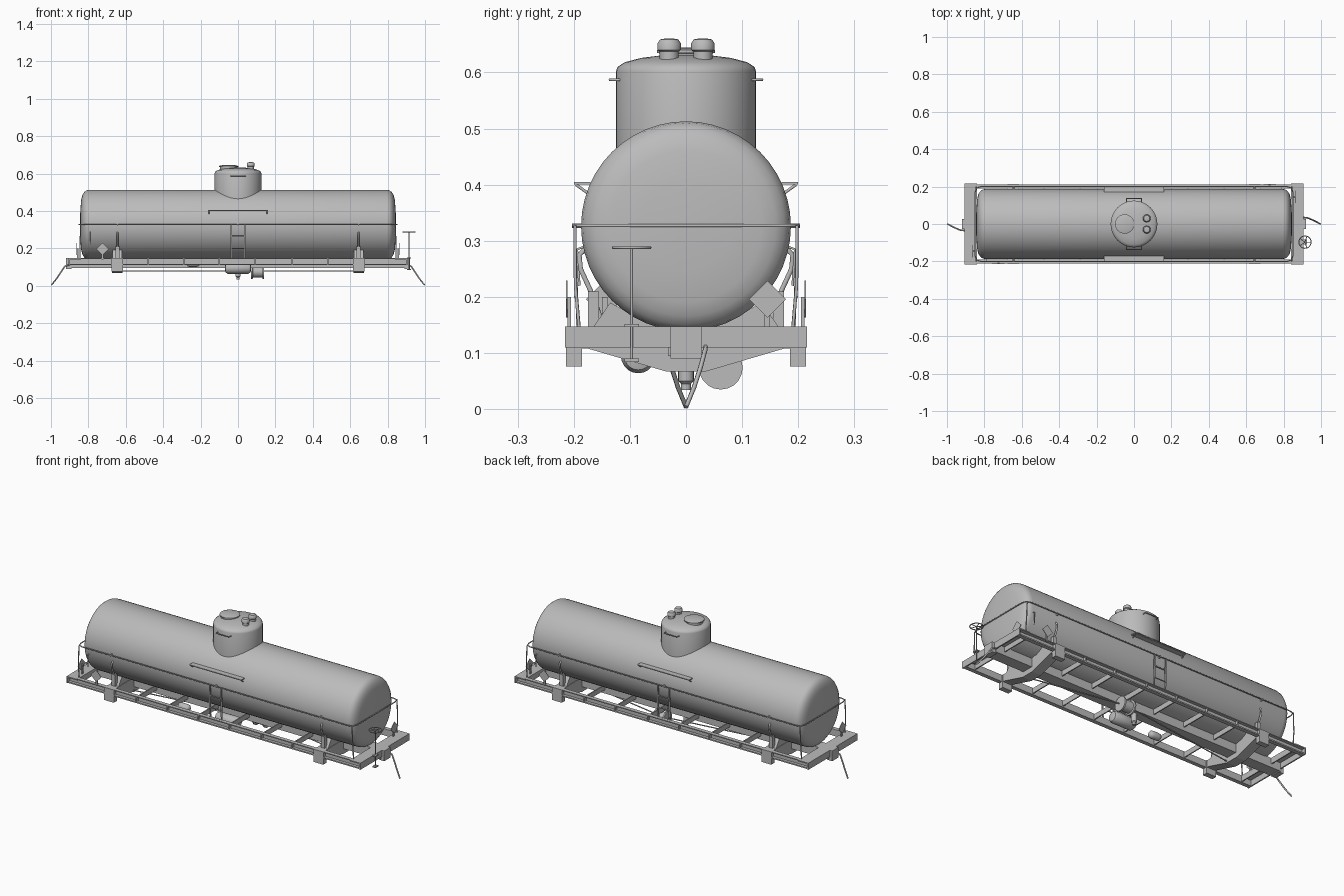
import bpy, bmesh, math
from mathutils import Vector

grey = bpy.data.materials.new("plain grey")
grey.diffuse_color = (0.5, 0.5, 0.5, 1)


def finish(name, bm, smooth=True):
    bmesh.ops.recalc_face_normals(bm, faces=bm.faces)
    me = bpy.data.meshes.new(name)
    bm.to_mesh(me)
    bm.free()
    me.materials.append(grey)
    ob = bpy.data.objects.new(name, me)
    bpy.context.collection.objects.link(ob)
    if smooth:
        bpy.context.view_layer.objects.active = ob
        ob.select_set(True)
        bpy.ops.object.shade_smooth_by_angle(angle=math.radians(40))
        ob.select_set(False)
    return ob


def box(name, x0, x1, y0, y1, z0, z1):
    bm = bmesh.new()
    bmesh.ops.create_cube(bm, size=1)
    for v in bm.verts:
        v.co = ((x0 + x1) / 2 + v.co.x * (x1 - x0), (y0 + y1) / 2 + v.co.y * (y1 - y0),
                (z0 + z1) / 2 + v.co.z * (z1 - z0))
    return finish(name, bm, False)


def lathe(name, profile, centre, axis, sides=32):
    """Revolve (radius, distance) points about the x or z axis."""
    bm = bmesh.new()
    rings = []
    for r, h in profile:
        ring = []
        for i in range(sides):
            a = 2 * math.pi * i / sides
            c, s = r * math.cos(a), r * math.sin(a)
            p = (h, c, s) if axis == 'X' else (c, s, h)
            ring.append(bm.verts.new(Vector(centre) + Vector(p)))
        rings.append(ring)
    for a, b in zip(rings, rings[1:]):
        for i in range(sides):
            j = (i + 1) % sides
            bm.faces.new((a[i], a[j], b[j], b[i]))
    bm.faces.new(rings[0])
    bm.faces.new(rings[-1])
    return finish(name, bm)


def rod(name, points, r=0.003, closed=False):
    cu = bpy.data.curves.new(name, 'CURVE')
    cu.dimensions = '3D'
    cu.bevel_depth, cu.bevel_resolution, cu.use_fill_caps = r, 1, True
    sp = cu.splines.new('POLY')
    sp.points.add(len(points) - 1)
    for p, co in zip(sp.points, points):
        p.co = (*co, 1)
    sp.use_cyclic_u = closed
    cu.materials.append(grey)
    ob = bpy.data.objects.new(name, cu)
    bpy.context.collection.objects.link(ob)


def plate(name, points, offset):
    """Extrude a flat polygon by the offset vector."""
    bm = bmesh.new()
    f = bm.faces.new([bm.verts.new(p) for p in points])
    g = bmesh.ops.extrude_face_region(bm, geom=[f])['geom']
    bmesh.ops.translate(bm, vec=offset, verts=[v for v in g if isinstance(v, bmesh.types.BMVert)])
    if f.is_valid and len(bm.faces) < len(points) + 2:
        bm.faces.new([v for v in reversed(f.verts)])
    return finish(name, bm, False)


# Tank with rounded, nearly flat heads
head = [(0.01, 0.845), (0.08, 0.843), (0.135, 0.838), (0.16, 0.832), (0.175, 0.822),
        (0.184, 0.81), (0.187, 0.795)]
lathe("tank", [(r, -x) for r, x in head] + [(r, x) for r, x in reversed(head)],
      (0, 0, 0.326), 'X', 48)

# Expansion dome, hatch and safety valves
lathe("dome", [(0.125, 0.44), (0.125, 0.602), (0.122, 0.61), (0.11, 0.618), (0.08, 0.626),
               (0.04, 0.631), (0.005, 0.632)], (0, 0, 0), 'Z', 40)
lathe("hatch", [(0.046, 0.62), (0.046, 0.634), (0.052, 0.635), (0.052, 0.64), (0.04, 0.644),
                (0.005, 0.645)], (-0.05, 0, 0), 'Z', 24)
for y in (-0.03, 0.03):
    lathe("safety_valve", [(0.017, 0.615), (0.017, 0.637), (0.021, 0.64), (0.021, 0.652),
                           (0.016, 0.659), (0.004, 0.661)], (0.068, y, 0), 'Z', 16)

# Handrail round the tank at mid height
rail = []
for sx, sy in ((1, 1), (-1, 1), (-1, -1), (1, -1)):
    corner = [(sx * 0.85, sy * 0.17, 0.327), (sx * 0.842, sy * 0.192, 0.327),
              (sx * 0.82, sy * 0.2, 0.327)]
    rail += corner if sx * sy > 0 else corner[::-1]
rod("handrail", rail, 0.003, True)

for s in (-1, 1):
    # Side details: dome grab irons, walkway, ladder
    rod("dome_grab_iron", [(-0.04, s * 0.115, 0.587), (-0.04, s * 0.136, 0.587),
                           (0.04, s * 0.136, 0.587), (0.04, s * 0.115, 0.587)], 0.0025)
    box("walkway", -0.16, 0.16, s * 0.17, s * 0.2, 0.4, 0.405)
    for x in (-0.155, 0.155):
        rod("walkway_bracket", [(x, s * 0.168, 0.38), (x, s * 0.196, 0.4)], 0.003)
    for x in (-0.035, 0.035):
        plate("ladder_rail", [(x - 0.004, s * 0.201, 0.328), (x + 0.004, s * 0.201, 0.328),
                              (x + 0.004, s * 0.195, 0.13), (x - 0.004, s * 0.195, 0.13)],
              (0, -s * 0.005, 0))
    for z in (0.145, 0.2, 0.265):
        rod("ladder_rung", [(-0.035, s * 0.197, z), (0.035, s * 0.197, z)], 0.003)
    for x in (-0.645, 0, 0.645):
        rod("handrail_stud", [(x, s * 0.18, 0.327), (x, s * 0.203, 0.327)], 0.005)
    for x in (-0.845, 0.845):
        rod("handrail_post", [(x * 0.995, s * 0.198, 0.327), (x, s * 0.197, 0.22),
                              (x, s * 0.19, 0.14)], 0.003)

    # Side sill, an open channel with stiffening ribs
    box("side_sill_web", -0.9, 0.9, s * 0.19, s * 0.196, 0.11, 0.147)
    box("side_sill_top", -0.9, 0.9, s * 0.19, s * 0.212, 0.142, 0.147)
    box("side_sill_bottom", -0.9, 0.9, s * 0.19, s * 0.212, 0.11, 0.117)
    for x in (-0.48, -0.29, -0.1, 0.09, 0.29, 0.48):
        box("cross_rib", x - 0.003, x + 0.003, s * 0.03, s * 0.21, 0.115, 0.143)

    # End beam, coupler pocket, bolster and tank saddle
    x = s * 0.645
    box("end_beam_face", s * 0.898, s * 0.905, -0.216, 0.216, 0.11, 0.147)
    box("end_beam_top", s * 0.84, s * 0.9, -0.216, 0.216, 0.141, 0.147)
    box("end_beam_back", s * 0.84, s * 0.846, -0.19, 0.19, 0.115, 0.145)
    box("coupler_pocket", s * 0.89, s * 0.92, -0.028, 0.028, 0.09, 0.147)
    plate("bolster", [(x - 0.028, y, z) for y, z in (
        (-0.212, 0.147), (-0.212, 0.11), (-0.175, 0.108), (-0.035, 0.067), (0.035, 0.067),
        (0.175, 0.108), (0.212, 0.11), (0.212, 0.147))], (0.056, 0, 0))
    plate("tank_saddle", [(x - 0.025, y, z) for y, z in (
        (-0.166, 0.145), (-0.135, 0.19), (-0.09, 0.165), (0, 0.145),
        (0.09, 0.165), (0.135, 0.19), (0.166, 0.145))], (0.05, 0, 0))
    for t in (-1, 1):
        # Bent strap tying the tank to the bolster
        rod("tank_strap", [(x, t * 0.18, 0.285), (x, t * 0.19, 0.275), (x, t * 0.188, 0.25),
                           (x, t * 0.165, 0.2), (x, t * 0.152, 0.16)], 0.005)
        box("strap_anchor", x - 0.011, x + 0.011, t * 0.155, t * 0.175, 0.145, 0.21)
        box("sill_gusset", x - 0.03, x + 0.03, t * 0.185, t * 0.214, 0.076, 0.147)

    # Diamond placards, one on each end and side
    d = 0.033
    plate("end_placard", [(s * 0.86, s * 0.145 + a * d, 0.196 + b * d)
                          for a, b in ((1, 0), (0, 1), (-1, 0), (0, -1))], (s * 0.003, 0, 0))
    box("end_placard_post", s * 0.854, s * 0.86, s * 0.14, s * 0.15, 0.145, 0.2)
    plate("side_placard", [(s * 0.725 + a * d, s * 0.211, 0.196 + b * d)
                           for a, b in ((1, 0), (0, 1), (-1, 0), (0, -1))], (0, s * 0.003, 0))
    box("side_placard_post", s * 0.72, s * 0.73, s * 0.205, s * 0.211, 0.14, 0.2)
    rod("end_grab_iron", [(s * 0.79, s * 0.18, 0.29), (s * 0.79, s * 0.194, 0.285),
                          (s * 0.79, s * 0.19, 0.22)], 0.0025)

    # Air hose hanging from each end
    rod("air_hose", [(s * 0.9, s * 0.035, 0.112), (s * 0.925, s * 0.034, 0.105),
                     (s * 0.945, s * 0.026, 0.075), (s * 0.97, s * 0.014, 0.038),
                     (s * 0.997, 0, 0.004)], 0.0042)

# Centre sill
box("centre_sill", -0.9, 0.9, -0.032, 0.032, 0.095, 0.147)

# Bottom outlet
lathe("bottom_outlet", [(0.009, 0.034), (0.009, 0.045), (0.014, 0.05), (0.014, 0.1)],
      (0, 0, 0), 'Z', 16)

# Brake gear: air tank, cylinder, valve, rod
lathe("air_reservoir", [(0.01, -0.07), (0.025, -0.066), (0.031, -0.055), (0.031, 0.055),
                        (0.025, 0.066), (0.01, 0.07)], (0, -0.085, 0.095), 'X', 20)
lathe("brake_cylinder", [(0.039, 0.07), (0.039, 0.078), (0.03, 0.08), (0.03, 0.13),
                         (0.039, 0.132), (0.039, 0.14)], (0, 0.062, 0.074), 'X', 20)
lathe("brake_valve", [(0.008, -0.275), (0.017, -0.268), (0.02, -0.255), (0.02, -0.225),
                      (0.017, -0.212), (0.008, -0.205)], (0, -0.13, 0.12), 'X', 16)
rod("brake_rod", [(-0.63, -0.04, 0.078), (0.1, 0.062, 0.078), (0.65, -0.04, 0.078)], 0.003)

# Hand brake wheel on its shaft
wx, wy, wz = 0.914, -0.097, 0.288
rod("brake_shaft", [(wx, wy, 0.085), (wx, wy, wz)], 0.0025)
box("brake_bracket", 0.904, 0.924, wy - 0.013, wy + 0.013, 0.084, 0.09)
box("brake_ratchet", 0.904, 0.924, wy - 0.013, wy + 0.013, 0.146, 0.152)
rim = [(wx + 0.033 * math.cos(i * math.pi / 10), wy + 0.033 * math.sin(i * math.pi / 10), wz)
       for i in range(20)]
rod("brake_wheel_rim", rim, 0.0025, True)
for i in range(0, 20, 4):
    rod("brake_wheel_spoke", [(wx, wy, wz), rim[i]], 0.002)
